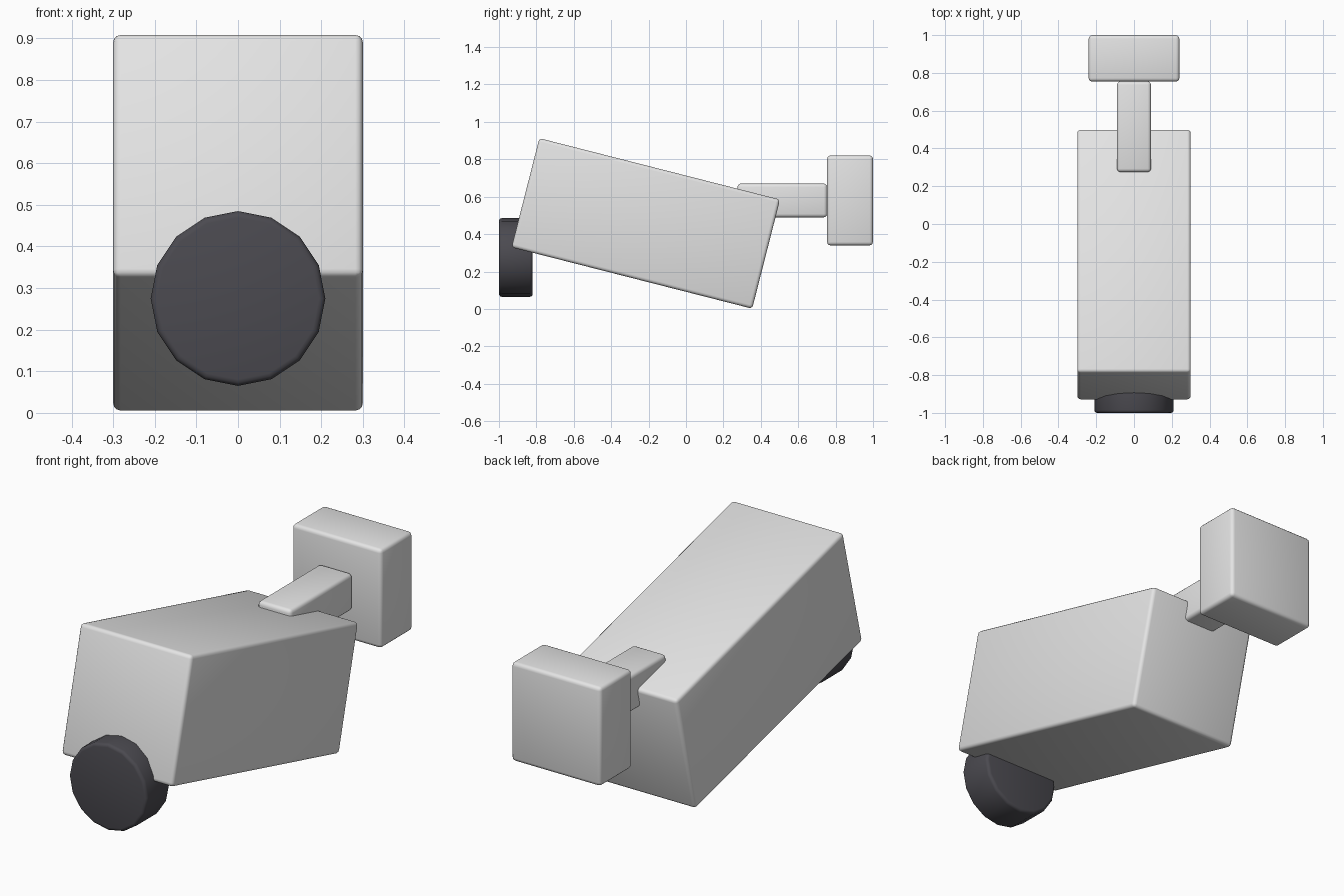
import bpy
import math

default = bpy.data.objects.get("Cube")
if default:
    bpy.data.objects.remove(default, do_unlink=True)


def make_material(name, rgb):
    mat = bpy.data.materials.new(name)
    mat.use_nodes = True
    colour = (*rgb, 1.0)
    mat.diffuse_color = colour
    mat.node_tree.nodes["Principled BSDF"].inputs["Base Color"].default_value = colour
    return mat


light_grey = make_material("light_grey", (0.78, 0.78, 0.78))
lens_black = make_material("lens_black", (0.07, 0.068, 0.08))


def finish(name, mat, bevel):
    """Name the active part, round its edges and smooth it."""
    obj = bpy.context.object
    obj.name = name
    obj.data.name = name
    obj.data.materials.append(mat)
    bpy.ops.object.transform_apply(location=False, rotation=False, scale=True)
    mod = obj.modifiers.new("rounded_edges", 'BEVEL')
    mod.width = bevel
    mod.segments = 3
    mod.limit_method = 'ANGLE'
    bpy.ops.object.modifier_apply(modifier=mod.name)
    bpy.ops.object.shade_smooth_by_angle(angle=math.radians(40))
    return obj


def box(name, centre, size, tilt=0.0):
    bpy.ops.mesh.primitive_cube_add(size=1, location=centre, rotation=(tilt, 0, 0))
    bpy.context.object.scale = size
    return finish(name, light_grey, 0.018)


# Camera housing, nose-up on its bracket
box("housing", (0, -0.215, 0.457), (0.6, 1.328, 0.602), -math.radians(14.3))

# Bracket arm and wall plate
box("bracket_arm", (0, 0.515, 0.58), (0.18, 0.48, 0.18))
box("wall_plate", (0, 0.877, 0.58), (0.48, 0.245, 0.48))

# Lens barrel facing the front
bpy.ops.mesh.primitive_cylinder_add(vertices=16, radius=0.21, depth=0.18,
                                    location=(0, -0.91, 0.275),
                                    rotation=(math.pi / 2, 0, 0))
finish("lens", lens_black, 0.015)
